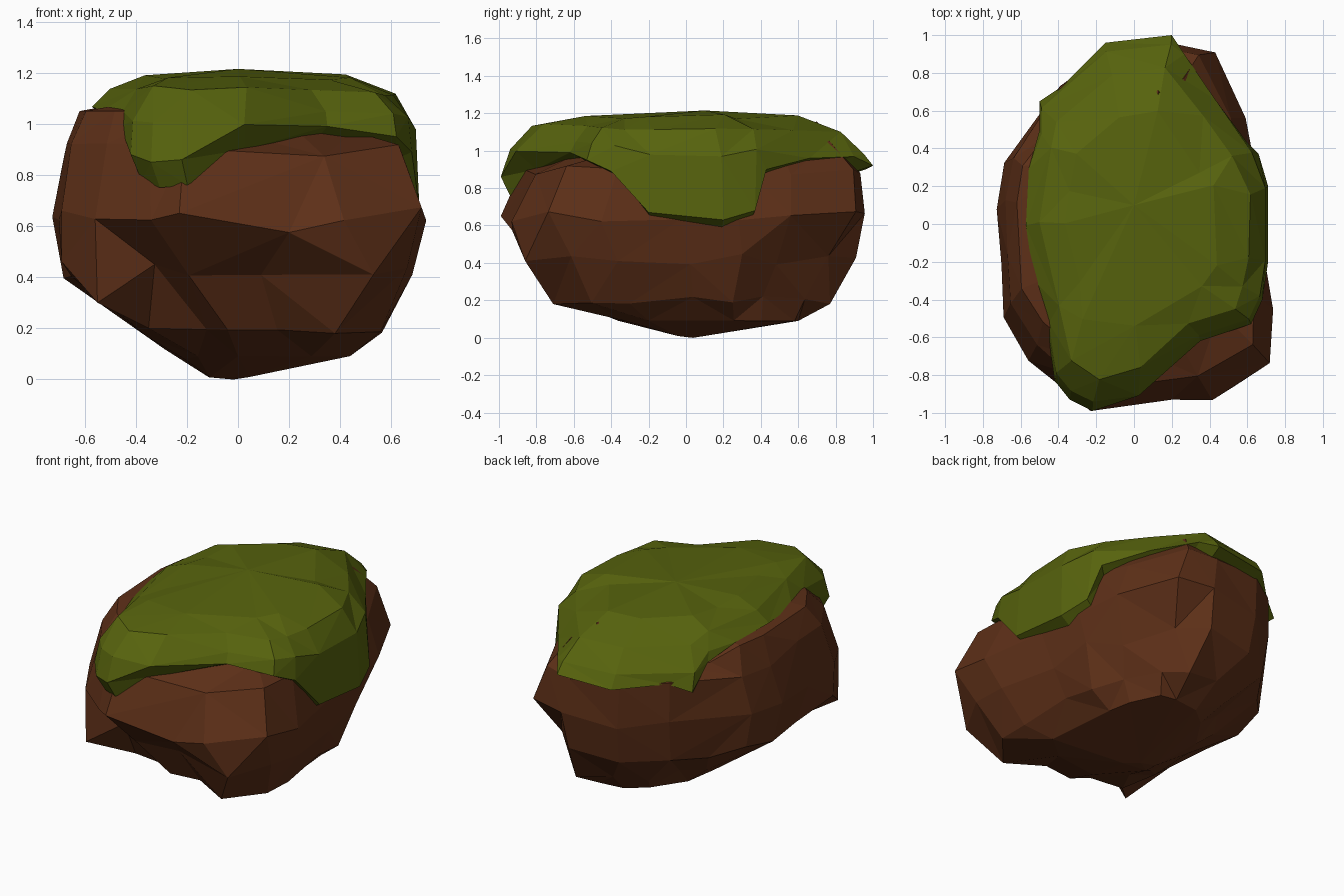
import bpy, bmesh, random
from mathutils import Vector

if "Cube" in bpy.data.objects:
    bpy.data.objects.remove(bpy.data.objects["Cube"])

random.seed(4)


def loft(name, rings, bottom, top, color, ratio):
    """Closed faceted shell through equal-length rings with a fan at both ends."""
    bm = bmesh.new()
    rows = [[bm.verts.new(p) for p in ring] for ring in rings]
    n = len(rows[0])
    low, high = bm.verts.new(bottom), bm.verts.new(top)
    for i in range(n):
        j = (i + 1) % n
        bm.faces.new((low, rows[0][j], rows[0][i]))
        bm.faces.new((high, rows[-1][i], rows[-1][j]))
        for a, b in zip(rows, rows[1:]):
            bm.faces.new((a[i], a[j], b[j], b[i]))
    bmesh.ops.triangulate(bm, faces=bm.faces[:])
    bmesh.ops.recalc_face_normals(bm, faces=bm.faces[:])
    mesh = bpy.data.meshes.new(name)
    bm.to_mesh(mesh)
    bm.free()
    obj = bpy.data.objects.new(name, mesh)
    bpy.context.collection.objects.link(obj)
    mat = bpy.data.materials.new(name + "_color")
    mat.diffuse_color = color
    mat.use_nodes = True
    mat.node_tree.nodes["Principled BSDF"].inputs["Base Color"].default_value = mat.diffuse_color
    mesh.materials.append(mat)
    mod = obj.modifiers.new("large_facets", 'DECIMATE')
    mod.ratio = ratio
    return obj


def jitter(amount, up):
    return Vector([random.uniform(-a, a) for a in (amount, amount, up)])


# Boulder: plan outline, fitted to a bounding box at each height
plan = [(-.2, -.98), (.1, -.95), (.42, -.91), (.72, -.71), (.73, -.43), (.67, 0),
        (.65, .3), (.6, .58), (.42, .94), (.2, .98), (-.15, .94), (-.4, .75),
        (-.55, .53), (-.69, .35), (-.73, .1), (-.71, -.2), (-.70, -.48),
        (-.55, -.71), (-.35, -.88)]
# height, left, right, front, back
levels = [(.01, -.12, .05, -.06, .12), (.09, -.24, .43, -.36, .60),
          (.20, -.38, .57, -.71, .77), (.42, -.68, .68, -.85, .90),
          (.65, -.73, .73, -1.0, .95), (.90, -.68, .63, -.88, .93),
          (1.05, -.62, .50, -.73, .80), (1.10, -.35, .35, -.5, .70)]
# single corners that stick out: (level, plan index) -> position
corners = {(2, 2): (.38, -.71, .18), (3, 2): (.53, -.86, .41),
           (4, 1): (.2, -.93, .575), (4, 0): (-.23, -.99, .65),
           (3, 16): (-.69, -.48, .46), (3, 17): (-.55, -.73, .30),
           (2, 17): (-.35, -.52, .20), (7, 9): (.13, .7, 1.155)}
rings = []
for k, (z, x0, x1, y0, y1) in enumerate(levels):
    ring = []
    for i, (px, py) in enumerate(plan):
        p = Vector(((x0 + x1) / 2 + px / .73 * (x1 - x0) / 2,
                    (y0 + y1) / 2 + py / .98 * (y1 - y0) / 2, z))
        if z in (.2, .42) and p.y < -.4 and p.x < .25:
            p.y += .1                          # undercut on the front face
        if k in (2, 3) and i in (7, 8):
            p.x, p.y = p.x * .86, p.y * .87    # tapered back right corner
        if k >= 6 and p.x > 0 and p.y < -.2:
            p += Vector((-.04, .06, -.08))     # lower front right shoulder
        if k >= 6 and i in (10, 11, 12):
            p.z -= .08                         # lower back left shoulder
        if 1 < k < 6:
            p += jitter(.01, .03)
        ring.append(Vector(corners.get((k, i), p)))
    rings.append(ring)
loft("boulder", rings, (-.03, .02, 0), (0, .1, 1.12), (.11, .029, .009, 1), .75)

# Moss cap: rim outline with drooping lower edge (x, y, edge height)
rim = [(.2, 1.0, .88), (-.15, .96, .86), (-.38, .73, .87), (-.5, .65, .82),
       (-.5, .5, .96), (-.56, .3, 1.02), (-.58, 0, 1.03), (-.52, -.35, 1.0),
       (-.46, -.55, .95), (-.42, -.83, .78), (-.34, -.93, .75),
       (-.22, -.99, .76), (.03, -.91, .9), (.35, -.62, .95), (.62, -.53, .91),
       (.68, -.4, .85), (.71, -.2, .63), (.71, .2, .59), (.66, .37, .64),
       (.6, .43, .86), (.42, .68, .92), (.27, .9, .93)]
under = [Vector((x * .9, y * (.95 if z < .8 else .88), z)) for x, y, z in rim]
edge = [Vector((x, y, z + (.1 if y < -.8 else .04))) for x, y, z in rim]
shoulder = [Vector((x * .98, y * .95, .84 + .22 * z - (.05 if y > .6 else 0)))
            for x, y, z in rim]
upper = [Vector((x * .85, y * .83,
                 1.14 - (.04 if y > .6 else .025 if x > .5 else 0)))
         + jitter(.015, .01) for x, y, z in rim]
crown = [Vector((x * .62, y * .6, 1.18)) + jitter(.015, .01) for x, y, z in rim]
loft("moss_cap", [under, edge, shoulder, upper, crown], (0, 0, .8),
     (0, .1, 1.215), (.095, .125, .004, 1), .75)
